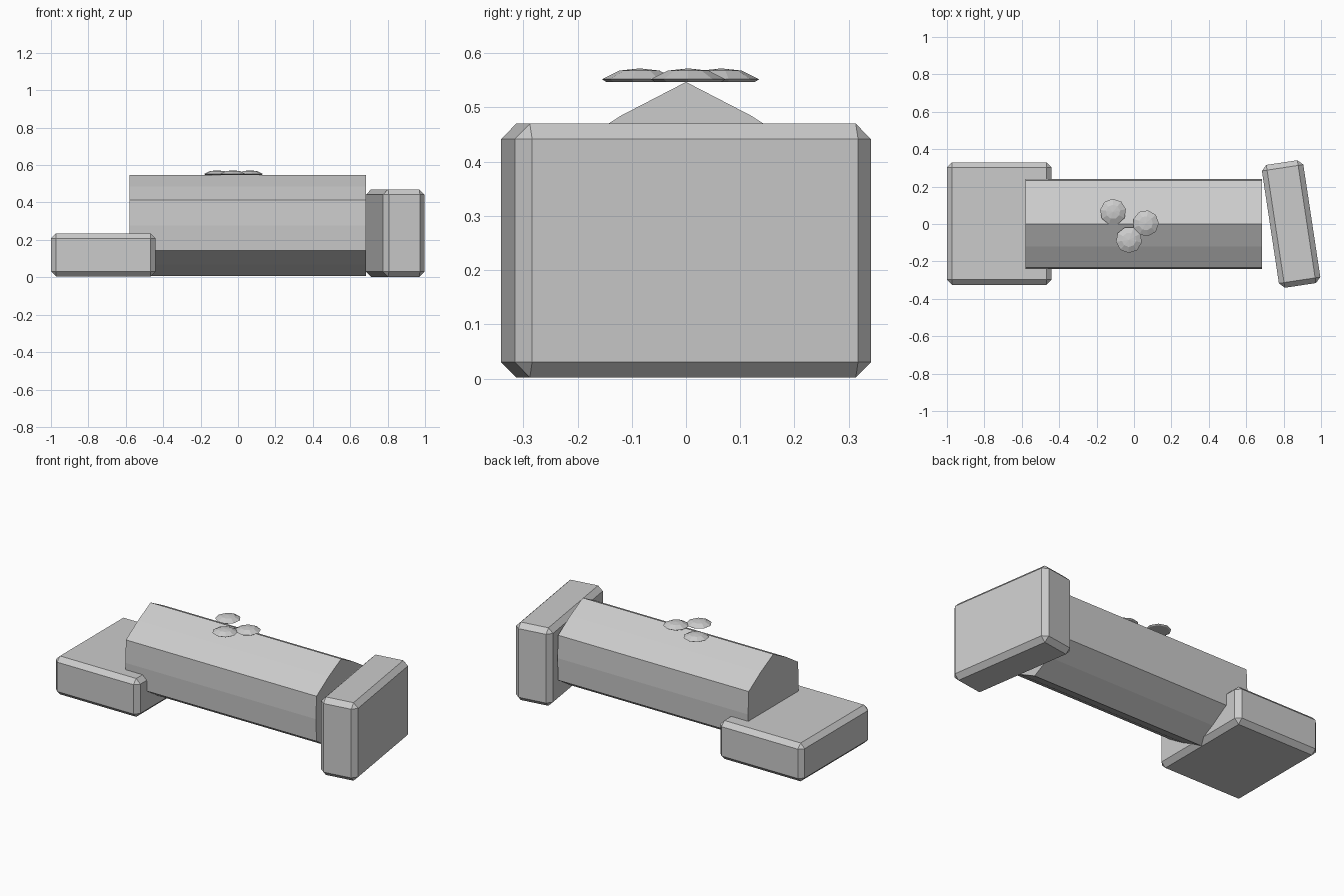
import bpy, bmesh
from math import sin, cos, pi

if "Cube" in bpy.data.objects:
    bpy.data.objects.remove(bpy.data.objects["Cube"])


def finish(name, bm):
    bmesh.ops.recalc_face_normals(bm, faces=bm.faces[:])
    me = bpy.data.meshes.new(name)
    bm.to_mesh(me)
    bm.free()
    ob = bpy.data.objects.new(name, me)
    bpy.context.collection.objects.link(ob)
    return ob


def block(name, center, size, bevel, turn=0.0):
    bm = bmesh.new()
    bmesh.ops.create_cube(bm, size=1)
    bmesh.ops.scale(bm, vec=size, verts=bm.verts[:])
    ob = finish(name, bm)
    ob.location = center
    ob.rotation_euler.z = turn
    mod = ob.modifiers.new("chamfer", 'BEVEL')
    mod.width = bevel
    mod.segments = 1
    return ob


def lathe_rings(bm, rings):
    """Join equal-sized point rings with quads and cap both ends."""
    loops = [[bm.verts.new(p) for p in ring] for ring in rings]
    n = len(loops[0])
    for a, b in zip(loops, loops[1:]):
        for i in range(n):
            j = (i + 1) % n
            bm.faces.new((a[i], a[j], b[j], b[i]))
    bm.faces.new(loops[0])
    return loops


# Chamfered end blocks: a low one and a tall, slightly turned one
block("low_block", (-0.72, 0.0025, 0.12), (0.56, 0.655, 0.23), 0.027)
block("tall_block", (0.84, 0, 0.236), (0.224, 0.664, 0.468), 0.028, 0.15)

# Main beam: six corners with slightly bulging sides
bm = bmesh.new()
profile = [((0.27, 0.24)[i % 2], i * pi / 6) for i in range(12)]
loops = lathe_rings(bm, [[(x, r * sin(a), 0.277 + r * cos(a)) for r, a in profile]
                         for x in (-0.58, 0.685)])
bm.faces.new(loops[-1])
finish("beam", bm)

# Three flat faceted pebbles resting on the ridge
for k, (x, y, turn) in enumerate([(-0.112, 0.065, 0.2), (0.063, 0.004, 0.0), (-0.027, -0.085, 0.5)]):
    bm = bmesh.new()
    n = 9
    rings = [[(r * cos(turn + 2 * pi * i / n), r * sin(turn + 2 * pi * i / n), z)
              for i in range(n)]
             for r, z in [(0.062, 0.0), (0.07, 0.005), (0.038, 0.021)]]
    top = lathe_rings(bm, rings)[-1]
    tip = bm.verts.new((0, 0, 0.025))
    for i in range(n):
        bm.faces.new((top[i], top[(i + 1) % n], tip))
    finish(f"pebble_{k + 1}", bm).location = (x, y, 0.547)
